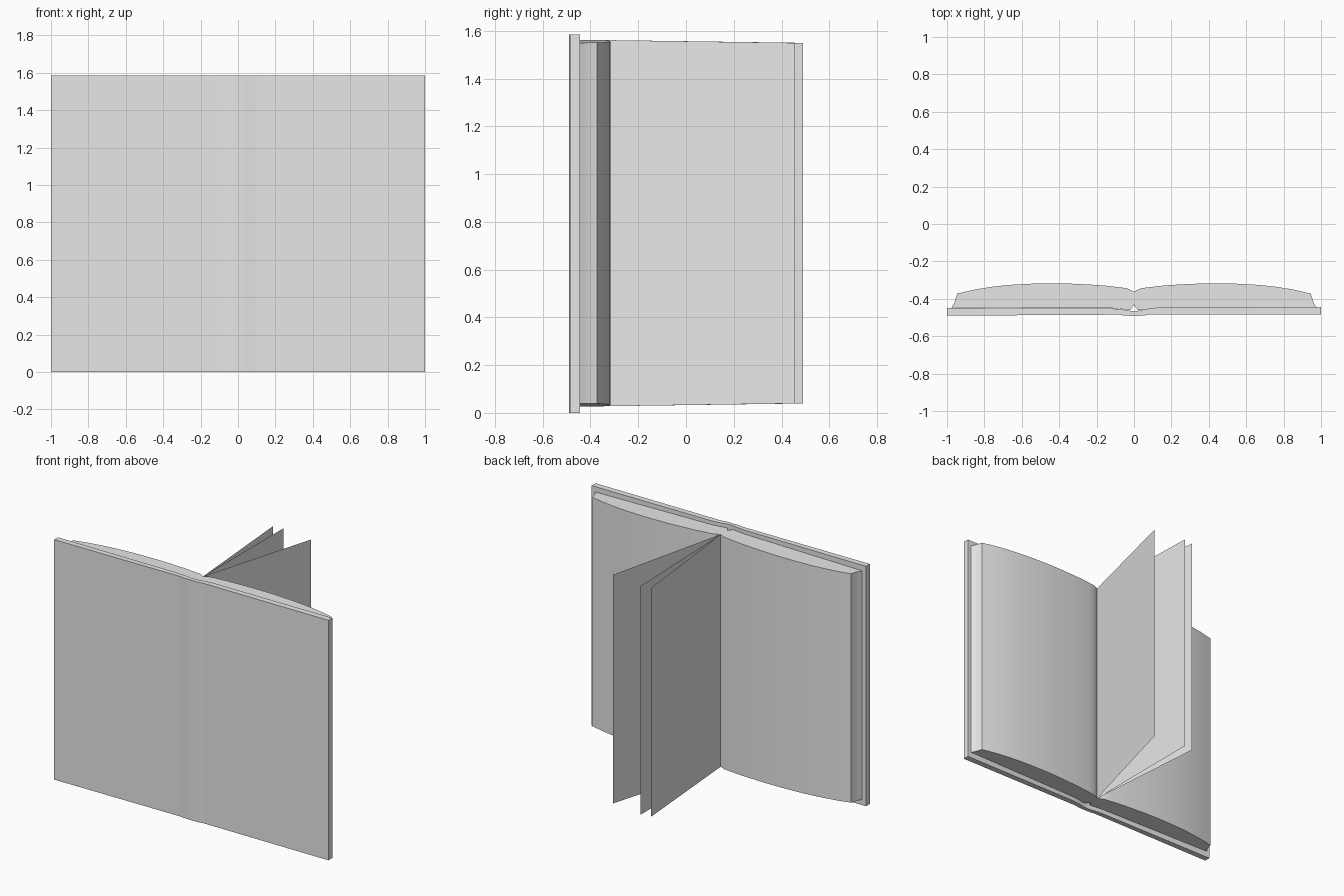
import bpy, bmesh, math

cube = bpy.data.objects.get("Cube")
if cube:
    bpy.data.objects.remove(cube)

HEIGHT = 1.585
MID = HEIGHT / 2 + 0.002

paper = bpy.data.materials.new("plain_grey")
paper.use_nodes = True
GREY = (0.8, 0.8, 0.8, 1)
paper.diffuse_color = GREY
paper.node_tree.nodes["Principled BSDF"].inputs["Base Color"].default_value = GREY


def finish(bm, name):
    bmesh.ops.recalc_face_normals(bm, faces=bm.faces)
    mesh = bpy.data.meshes.new(name)
    bm.to_mesh(mesh)
    bm.free()
    obj = bpy.data.objects.new(name, mesh)
    obj.data.materials.append(paper)
    bpy.context.collection.objects.link(obj)
    bpy.ops.object.select_all(action="DESELECT")
    obj.select_set(True)
    bpy.context.view_layer.objects.active = obj
    bpy.ops.object.shade_smooth_by_angle(angle=math.radians(30))
    return obj


def prism(name, profile, low, high):
    """Upright solid from an (x, y) outline; low and high give z along x."""
    bm = bmesh.new()
    bottom = [bm.verts.new((x, y, low(x))) for x, y in profile]
    top = [bm.verts.new((x, y, high(x))) for x, y in profile]
    bm.faces.new(bottom)
    bm.faces.new(top)
    n = len(profile)
    for i in range(n):
        j = (i + 1) % n
        bm.faces.new((bottom[i], bottom[j], top[j], top[i]))
    return finish(bm, name)


def half_height(x):
    # pages are slightly shorter at their outer edge
    return 0.767 - 0.012 * abs(x)


# Cover: two boards joined by a softly bulging spine
outside = [(-1, -0.49), (-0.12, -0.485), (-0.08, -0.485), (-0.05, -0.49), (0, -0.491),
           (0.05, -0.49), (0.08, -0.484), (0.12, -0.484), (1, -0.485)]
inside = [(1, -0.444), (0.12, -0.447), (0.06, -0.455), (0.02, -0.464),
          (-0.02, -0.464), (-0.06, -0.457), (-0.12, -0.452), (-1, -0.45)]
prism("cover", outside + inside, lambda x: 0, lambda x: HEIGHT)

# Page blocks: arched face, hollowed fore edge, mirrored across the fold
block = [(0, -0.362), (0.015, -0.354), (0.04, -0.343), (0.09, -0.337), (0.16, -0.329),
         (0.25, -0.323), (0.36, -0.318), (0.46, -0.317), (0.57, -0.320), (0.67, -0.326),
         (0.76, -0.336), (0.85, -0.350), (0.945, -0.372),
         (0.95, -0.39), (0.96, -0.42), (0.975, -0.446),
         (0.12, -0.450), (0.06, -0.456), (0.02, -0.460), (0, -0.432)]
for side, sign in (("left", 1), ("right", -1)):
    prism(side + "_page_block", [(sign * x, y) for x, y in block],
          lambda x: MID - half_height(x), lambda x: MID + half_height(x))

# Loose leaves fanning out of the fold
for i, (x, y) in enumerate([(0.215, 0.457), (-0.012, 0.49), (-0.08, 0.477)]):
    bm = bmesh.new()
    corners = [(0, -0.365, MID - half_height(0)), (x, y, MID - half_height(1)),
               (x, y, MID + half_height(1)), (0, -0.365, MID + half_height(0))]
    bm.faces.new([bm.verts.new(c) for c in corners])
    finish(bm, f"loose_page_{i + 1}")
